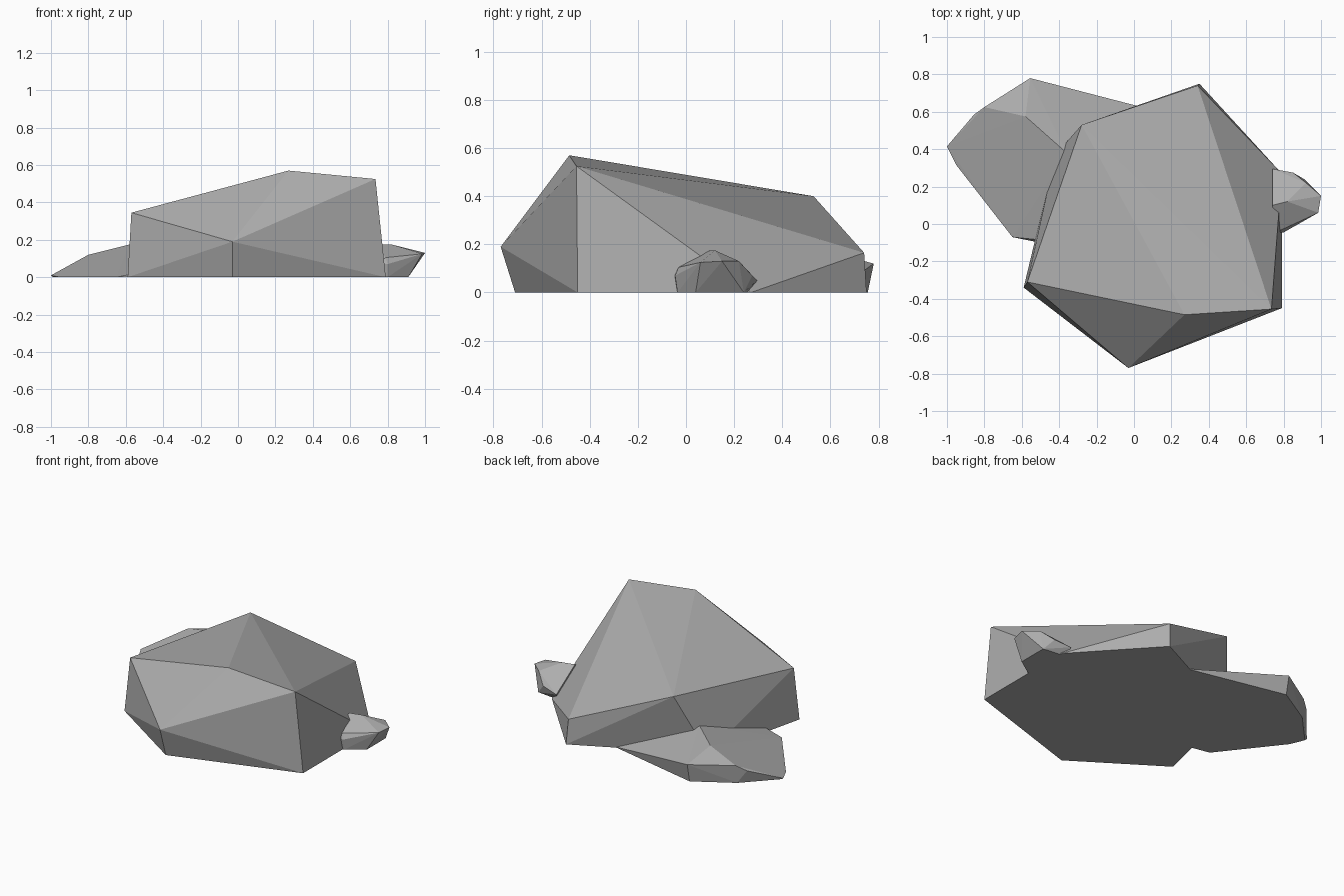
import bpy, bmesh

# One stone colour
stone = bpy.data.materials.new("stone_grey")
stone.diffuse_color = (0.42, 0.42, 0.42, 1)


def rock(name, ground, upper):
    """Faceted boulder: convex hull of a ground outline (x, y) and upper corners (x, y, z)."""
    bm = bmesh.new()
    for p in [(x, y, 0) for x, y in ground] + upper:
        bm.verts.new(p)
    res = bmesh.ops.convex_hull(bm, input=bm.verts)
    spare = {g for g in res["geom_interior"] + res["geom_unused"]
             if isinstance(g, bmesh.types.BMVert)}
    bmesh.ops.delete(bm, geom=list(spare), context="VERTS")
    bmesh.ops.recalc_face_normals(bm, faces=bm.faces)
    me = bpy.data.meshes.new(name)
    bm.to_mesh(me)
    bm.free()
    me.materials.append(stone)
    bpy.context.collection.objects.link(bpy.data.objects.new(name, me))


# Large central boulder
rock("main_boulder",
     [(-0.59, -0.34), (-0.03, -0.71), (0.79, -0.45), (0.79, 0.27),
      (0.35, 0.75), (-0.42, 0.37)],
     [(-0.57, -0.31, 0.345), (-0.03, -0.77, 0.19), (0.27, -0.485, 0.57),
      (0.735, -0.455, 0.525), (0.34, 0.74, 0.165), (-0.28, 0.53, 0.40)])

# Low slab leaning out at the back left
rock("side_slab",
     [(-0.99, 0.41), (-0.95, 0.315), (-0.65, -0.07), (-0.45, -0.11),
      (0.1, 0.3), (0.1, 0.61), (-0.555, 0.755), (-0.80, 0.61)],
     [(-1.0, 0.415, 0.01), (-0.855, 0.585, 0.085), (-0.80, 0.625, 0.12),
      (-0.555, 0.78, 0.12), (-0.58, 0.575, 0.175), (-0.36, 0.38, 0.18),
      (-0.45, -0.09, 0.04)])

# Small pebble on the right
rock("small_pebble",
     [(0.74, -0.035), (0.80, -0.035), (0.91, 0.04), (0.91, 0.24), (0.74, 0.26)],
     [(0.74, -0.05, 0.07), (0.80, -0.045, 0.07), (0.79, -0.03, 0.105),
      (0.985, 0.06, 0.125), (1.0, 0.15, 0.13), (0.92, 0.22, 0.13),
      (0.85, 0.275, 0.07), (0.74, 0.295, 0.05), (0.82, 0.12, 0.175),
      (0.74, 0.10, 0.175)])
